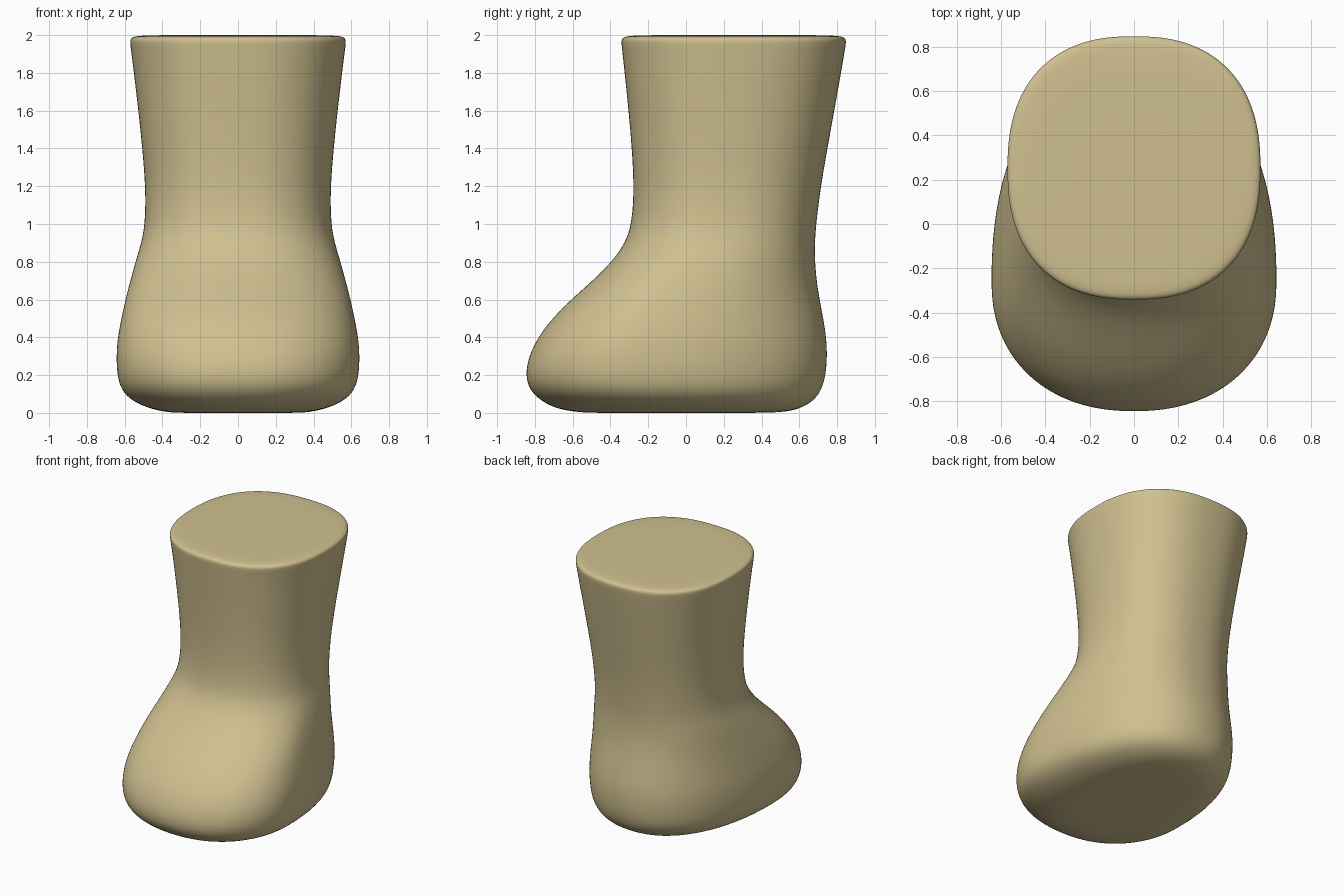
import bpy
import bmesh
from math import sin, cos, pi, copysign

old = bpy.data.objects.get("Cube")
if old:
    bpy.data.objects.remove(old, do_unlink=True)

SEGMENTS = 48

# Cross-sections: height, half width, front y, back y, y of widest point
SECTIONS = [
    (0.005, .38, -.58, .52, -.12),
    (.02, .46, -.68, .6, -.16),
    (.06, .56, -.765, .675, -.2),
    (.12, .62, -.83, .72, -.24),
    (.2, .641, -.852, .742, -.26),
    (.3, .646, -.834, .75, -.26),
    (.4, .638, -.785, .745, -.23),
    (.5, .619, -.71, .729, -.18),
    (.6, .597, -.61, .709, -.11),
    (.7, .571, -.495, .693, -.02),
    (.8, .544, -.393, .684, .07),
    (.9, .513, -.322, .683, .14),
    (1, .493, -.288, .69, .18),
    (1.2, .489, -.274, .714, .21),
    (1.5, .517, -.295, .768, .23),
    (1.8, .552, -.326, .822, .25),
    (1.94, .57, -.341, .846, .25),
    (1.975, .574, -.345, .85, .25),
    (1.99, .56, -.33, .836, .25),
    (1.996, .53, -.3, .805, .25),
]


def squircle(angle, n):
    """Point on a unit rounded square outline."""
    c, s = cos(angle), sin(angle)
    return copysign(abs(c) ** (2 / n), c), copysign(abs(s) ** (2 / n), s)


def add_ring(bm, z, width, front, back, mid):
    n = 2.2 + .1 * z
    ring = []
    for i in range(SEGMENTS):
        u, v = squircle(2 * pi * i / SEGMENTS, n)
        depth = back - mid if v > 0 else mid - front
        ring.append(bm.verts.new((width * u, mid + depth * v, z)))
    return ring


def shrink(section, factor, z):
    """Smaller copy of a section, for the flat ends."""
    _, width, front, back, mid = section
    return (z, width * factor, mid + (front - mid) * factor,
            mid + (back - mid) * factor, mid)


# Loft the boot from sole to top
sole = [shrink(SECTIONS[0], f, 0) for f in (.3, .85)]
lid = [shrink(SECTIONS[-1], f, 2) for f in (.85, .3)]
bm = bmesh.new()
rings = [add_ring(bm, *s) for s in sole + SECTIONS + lid]
for low, high in zip(rings, rings[1:]):
    for i in range(SEGMENTS):
        j = (i + 1) % SEGMENTS
        bm.faces.new((low[i], low[j], high[j], high[i]))
bm.faces.new(rings[0][::-1])
bm.faces.new(rings[-1])
for face in bm.faces:
    face.smooth = True
mesh = bpy.data.meshes.new("boot")
bm.to_mesh(mesh)
bm.free()

boot = bpy.data.objects.new("boot", mesh)
bpy.context.collection.objects.link(boot)
subsurf = boot.modifiers.new("smooth", "SUBSURF")
subsurf.levels = subsurf.render_levels = 2

# Sand coloured surface
sand = bpy.data.materials.new("sand")
sand.use_nodes = True
colour = (.63, .53, .28, 1)
sand.diffuse_color = colour
sand.node_tree.nodes["Principled BSDF"].inputs["Base Color"].default_value = colour
mesh.materials.append(sand)
